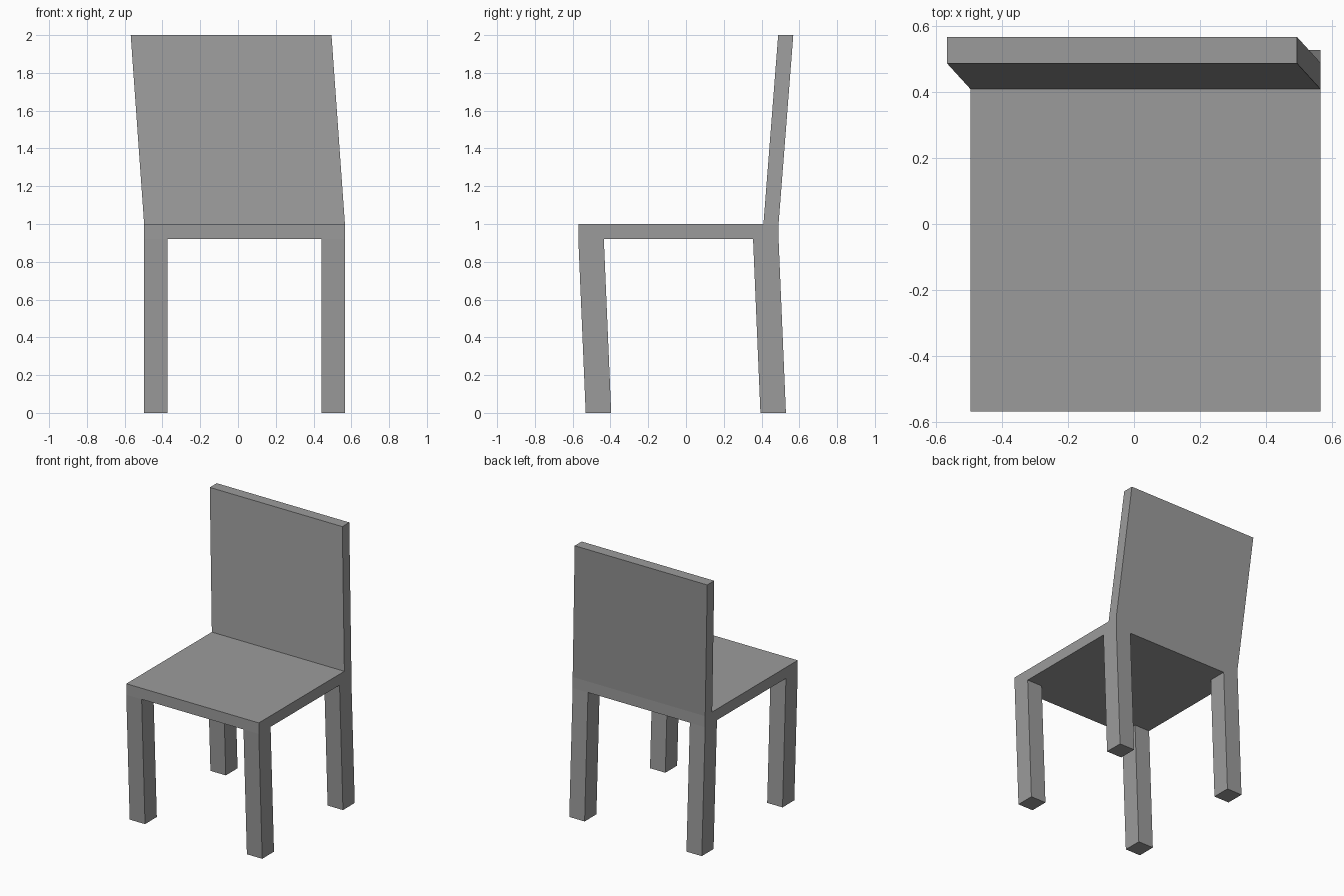
import bpy

cube = bpy.data.objects.get("Cube")
if cube:
    bpy.data.objects.remove(cube, do_unlink=True)

# Single grey finish
grey = bpy.data.materials.new("plain_grey")
grey.use_nodes = True
colour = (0.33, 0.33, 0.33, 1)
grey.diffuse_color = colour
grey.node_tree.nodes["Principled BSDF"].inputs["Base Color"].default_value = colour

LEFT, RIGHT = 0.566, -0.497
FRONT, BACK = -0.57, 0.49
SEAT_BOTTOM, SEAT_TOP = 0.92, 1.0


def slanted_box(name, x, y, z, top_shift=(0, 0)):
    """Box between the given ranges, its top slid sideways by top_shift."""
    verts = []
    for level, slide in ((z[0], 0), (z[1], 1)):
        dx, dy = top_shift[0] * slide, top_shift[1] * slide
        verts += [(px + dx, py + dy, level)
                  for px, py in ((x[0], y[0]), (x[1], y[0]), (x[1], y[1]), (x[0], y[1]))]
    sides = [(i, (i + 1) % 4, (i + 1) % 4 + 4, i + 4) for i in range(4)]
    mesh = bpy.data.meshes.new(name)
    mesh.from_pydata(verts, [], [(3, 2, 1, 0), (4, 5, 6, 7)] + sides)
    mesh.materials.append(grey)
    obj = bpy.data.objects.new(name, mesh)
    bpy.context.collection.objects.link(obj)
    return obj


# Seat slab
slanted_box("seat", (RIGHT, LEFT), (FRONT, BACK), (SEAT_BOTTOM, SEAT_TOP))

# Backrest, leaning back and to one side
slanted_box("backrest", (RIGHT, LEFT), (0.41, BACK), (SEAT_TOP, 2.0), (-0.071, 0.078))

# Four legs, all raked the same way
WIDTH, DEPTH, RAKE = 0.123, 0.135, 0.039
for side, x in (("right", RIGHT), ("left", LEFT - WIDTH)):
    for end, y in (("front", FRONT), ("back", BACK - DEPTH)):
        slanted_box(f"{end}_{side}_leg", (x, x + WIDTH),
                    (y + RAKE, y + RAKE + DEPTH), (0, SEAT_BOTTOM), (0, -RAKE))
